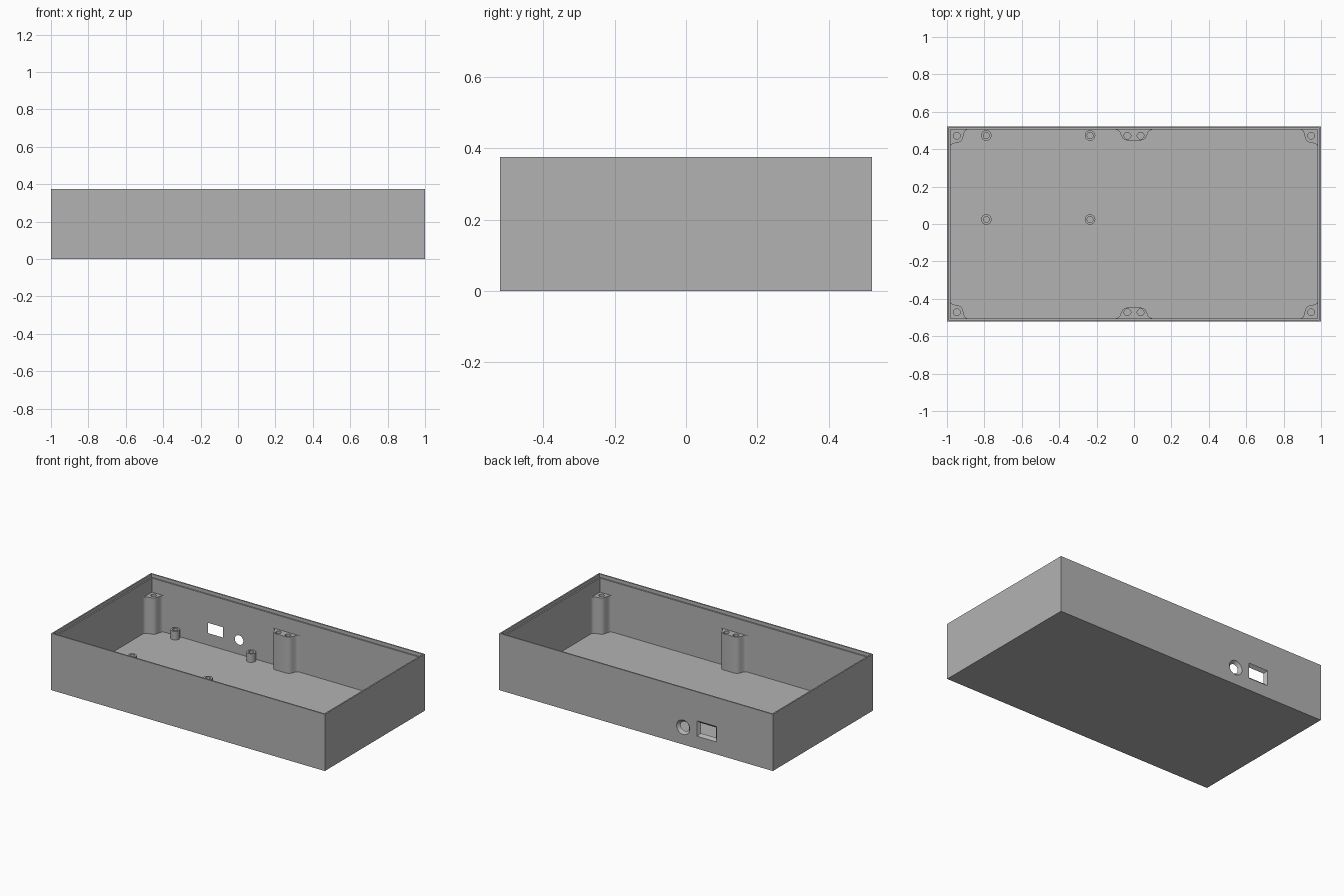
import bpy, bmesh, math

cube = bpy.data.objects.get("Cube")
if cube:
    bpy.data.objects.remove(cube, do_unlink=True)

HX, HY, HZ = 1.0, 0.522, 0.375      # outer half sizes and height
WALL, FLOOR = 0.018, 0.02
LIP, LIP_DEPTH = 0.009, 0.022
IX, IY = HX - WALL, HY - WALL       # inner half sizes
POST_TOP, STANDOFF_TOP = 0.26, 0.077
SINK = 0.006                        # overlap of posts into walls and floor

grey = bpy.data.materials.new("plain grey")
grey.use_nodes = True
grey.diffuse_color = (0.45, 0.45, 0.45, 1)
grey.node_tree.nodes["Principled BSDF"].inputs["Base Color"].default_value = grey.diffuse_color


def loft(name, rings):
    """Skin a stack of equal-length rings and cap both ends."""
    bm = bmesh.new()
    loops = [[bm.verts.new(p) for p in ring] for ring in rings]
    for a, b in zip(loops, loops[1:]):
        for i in range(len(a)):
            j = (i + 1) % len(a)
            bm.faces.new((a[i], a[j], b[j], b[i]))
    bm.faces.new(loops[0])
    bm.faces.new(loops[-1])
    bmesh.ops.recalc_face_normals(bm, faces=bm.faces)
    mesh = bpy.data.meshes.new(name)
    bm.to_mesh(mesh)
    bm.free()
    obj = bpy.data.objects.new(name, mesh)
    bpy.context.collection.objects.link(obj)
    mesh.materials.append(grey)
    return obj


def activate(obj):
    bpy.ops.object.select_all(action="DESELECT")
    obj.select_set(True)
    bpy.context.view_layer.objects.active = obj


def cut(obj, cutter):
    activate(obj)
    mod = obj.modifiers.new("cut", "BOOLEAN")
    mod.operation = "DIFFERENCE"
    mod.solver = "EXACT"
    mod.object = cutter
    bpy.ops.object.modifier_apply(modifier=mod.name)
    bpy.data.objects.remove(cutter, do_unlink=True)


def smooth(obj):
    activate(obj)
    bpy.ops.object.shade_smooth_by_angle(angle=math.radians(35))


def rectangle(a, b):
    return [(-a, -b), (a, -b), (a, b), (-a, b)]


def circle(r, n=32):
    return [(r * math.cos(math.tau * i / n), r * math.sin(math.tau * i / n)) for i in range(n)]


def flat(points, z, cx=0, cy=0):
    return [(cx + x, cy + y, z) for x, y in points]


def upright(points, y, cx, cz):
    return [(cx + x, y, cz + z) for x, z in points]


# Open tray with a stepped lip
inset = lambda d, z: flat(rectangle(HX - d, HY - d), z)
tray = loft("tray", [inset(0, 0), inset(0, HZ), inset(LIP, HZ), inset(LIP, HZ - LIP_DEPTH),
                     inset(WALL, HZ - LIP_DEPTH), inset(WALL, FLOOR)])

# Flared socket openings in the back wall
def socket(section, cx, cz):
    steps = ((IY - 0.03, 0), (IY, 0), (HY, 0.017), (HY + 0.01, 0.026))
    cut(tray, loft("socket_cutter", [upright(section(g), y, cx, cz) for y, g in steps]))


socket(lambda g: rectangle(0.055 + g, 0.034 + g), -0.518, 0.133)
socket(lambda g: circle(0.031 + g), -0.345, 0.114)


# Screw posts: an outline run up from the floor, with blind holes
def post(name, outline, holes):
    obj = loft(name, [flat(outline, FLOOR - SINK), flat(outline, POST_TOP)])
    for x, y in holes:
        ring = circle(0.018)
        cut(obj, loft("hole_cutter", [flat(ring, 0.06, x, y), flat(ring, POST_TOP + 0.05, x, y)]))
    smooth(obj)


# Half outlines: distance along the wall, distance out from the wall
mid_half = [(0.096, -SINK), (0.096, 0), (0.084, 0.004), (0.075, 0.014), (0.069, 0.03),
            (0.062, 0.044), (0.052, 0.053), (0.038, 0.057)]
corner_half = [(0.09, -SINK), (0.09, 0), (0.08, 0.005), (0.074, 0.015), (0.07, 0.032),
               (0.067, 0.046), (0.062, 0.056)]
mid = mid_half + [(-u, v) for u, v in reversed(mid_half)]
corner = [(-SINK, -SINK)] + corner_half + [(v, u) for u, v in reversed(corner_half)]

for sy, end in ((-1, "front"), (1, "back")):
    hy = sy * 0.472
    post(end + "_middle_post", [(u, sy * (IY - v)) for u, v in mid],
         [(-0.035, hy), (0.035, hy)])
    for sx, side in ((-1, "right"), (1, "left")):
        post(f"{end}_{side}_corner_post", [(sx * (IX - u), sy * (IY - v)) for u, v in corner],
             [(sx * 0.947, hy)])

# Four hollow board standoffs on the floor
for x in (-0.79, -0.235):
    for y in (0.024, 0.473):
        rings = ((0.028, FLOOR - SINK), (0.028, STANDOFF_TOP), (0.016, STANDOFF_TOP), (0.016, FLOOR))
        smooth(loft("board_standoff", [flat(circle(r), z, x, y) for r, z in rings]))
